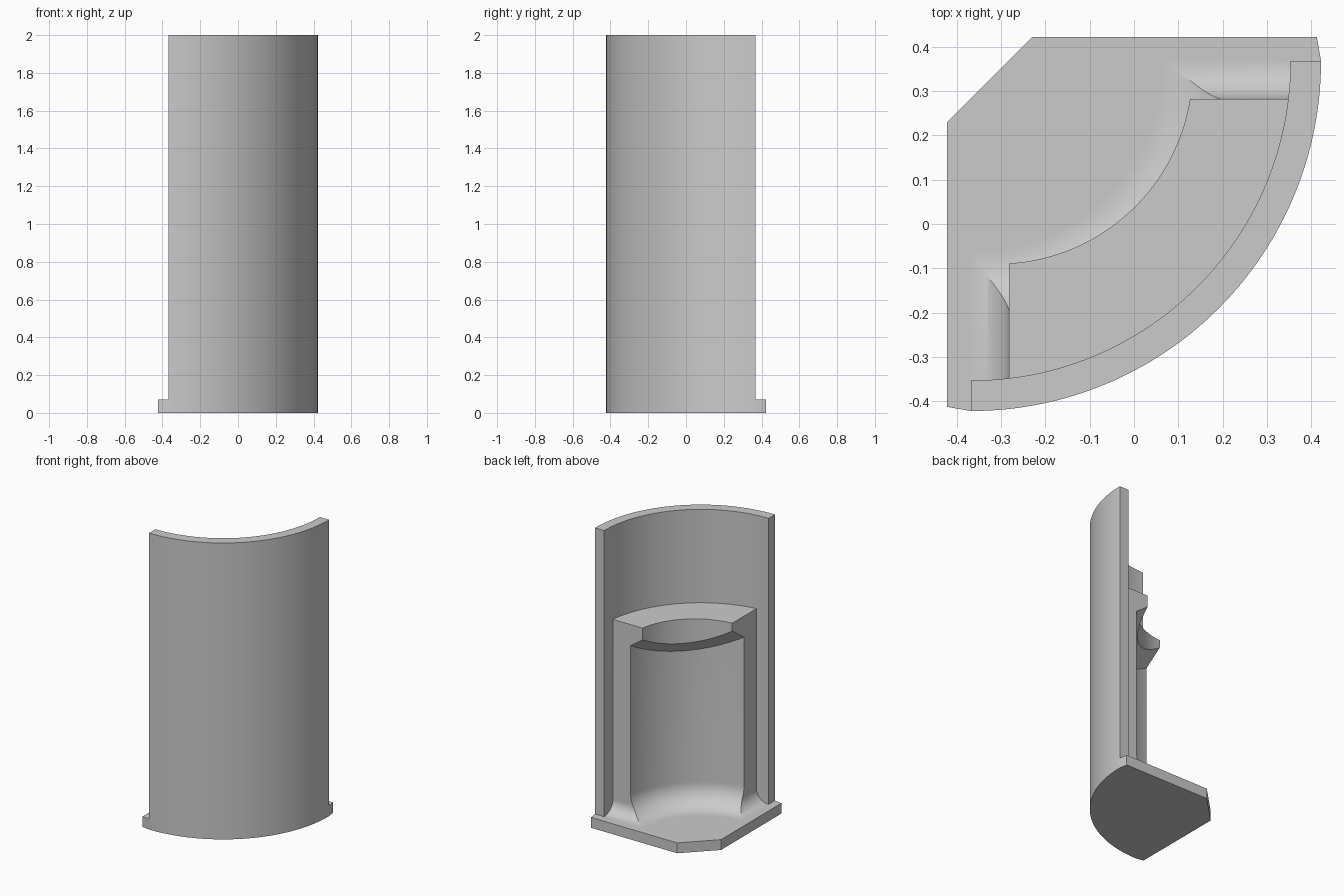
import bpy, bmesh, math
from math import sin, cos, asin, acos, radians, pi

if "Cube" in bpy.data.objects:
    bpy.data.objects.remove(bpy.data.objects["Cube"])

CX, CY = -0.368, 0.368        # axis of the curved wall
R_OUT, R_IN = 0.7905, 0.7215  # outer wall
R_BLOCK = 0.590               # inner face of the liner
END = 0.282                   # flat ends of the liner
PLATE_Z, TOP_Z, LINER_Z = 0.07, 2.0, 1.37

grey = bpy.data.materials.new("plain grey")
grey.diffuse_color = (0.6, 0.6, 0.6, 1)
grey.use_nodes = True
grey.node_tree.nodes["Principled BSDF"].inputs["Base Color"].default_value = grey.diffuse_color


def loft(name, rings):
    """Skin closed rings of points one after the other and cap both ends."""
    bm = bmesh.new()
    vs = [[bm.verts.new(p) for p in ring] for ring in rings]
    n = len(vs[0])
    for a, b in zip(vs, vs[1:]):
        for i in range(n):
            j = (i + 1) % n
            bm.faces.new((a[i], a[j], b[j], b[i]))
    bm.faces.new(vs[0])
    bm.faces.new(vs[-1])
    bmesh.ops.recalc_face_normals(bm, faces=bm.faces)
    me = bpy.data.meshes.new(name)
    bm.to_mesh(me)
    bm.free()
    me.materials.append(grey)
    ob = bpy.data.objects.new(name, me)
    bpy.context.collection.objects.link(ob)
    return ob


def arc(r, a0, a1, n=64, cx=CX, cy=CY):
    return [(cx + r * cos(a0 + (a1 - a0) * i / n),
             cy + r * sin(a0 + (a1 - a0) * i / n)) for i in range(n + 1)]


def prism(name, outline, z0, z1):
    return loft(name, [[(x, y, z) for x, y in outline] for z in (z0, z1)])


def cove(start, rad, direction, n=20):
    """Concave fillet from the floor up to a vertical face at 'start'."""
    pts = []
    for i in range(n + 1):
        t = pi / 2 * i / n
        pts.append((start + direction * rad * (1 - sin(t)),
                    PLATE_Z + rad * (1 - cos(t))))
    return pts


def combine(ob, other, op):
    m = ob.modifiers.new(op.lower(), 'BOOLEAN')
    m.operation, m.object, m.solver = op, other, 'EXACT'
    bpy.context.view_layer.objects.active = ob
    bpy.ops.object.modifier_apply(modifier=m.name)
    bpy.data.objects.remove(other, do_unlink=True)


# Base plate with a chamfered back corner
plate = prism("base_plate", [(-0.4225, 0.23), (-0.23, 0.4225), (0.413, 0.4225)]
              + arc(R_OUT, 0, -pi / 2) + [(-0.4225, -0.413)], 0, PLATE_Z)

# Tall curved outer wall
wall = prism("outer_wall", arc(R_OUT, 0, -pi / 2) + arc(R_IN, -pi / 2, 0),
             PLATE_Z, TOP_Z)

# Inner liner: revolved section with a cove at its foot
COVE = 0.153
section = cove(R_BLOCK, COVE, -1) + [(R_BLOCK, LINER_Z), (0.75, LINER_Z),
                                     (0.75, 0.02), (R_BLOCK - COVE, 0.02)]
steps = 72
rings = []
for i in range(steps + 1):
    a = radians(6 - 102 * i / steps)
    rings.append([(CX + r * cos(a), CY + r * sin(a), z) for r, z in section])
liner = loft("inner_liner", rings)

# Trim both ends flat, leaving a smaller cove at each foot
foot = CY - END
trim = cove(END, foot, 1) + [(END, 1.6), (-1, 1.6), (-1, 0.03), (END + foot, 0.03)]
combine(liner, loft("trim_back", [[(x, s, z) for s, z in trim] for x in (-1, 1)]), 'INTERSECT')
combine(liner, loft("trim_left", [[(-s, y, z) for s, z in trim] for y in (-1, 1)]), 'INTERSECT')

# Overhanging lip with a slanted underside
bx, by, br, ro = -0.31, 0.352, 0.442, 0.66
end_angle = asin((END - CY) / ro)
outline = (arc(br, asin((END - by) / br), -acos((-END - bx) / br), 48, bx, by)
           + arc(ro, -pi / 2 - end_angle, end_angle, 48))
under = [(x, y, 1.181 - (x - y) / math.sqrt(2)) for x, y in outline]
lip = loft("lip", [under, [(x, y, LINER_Z) for x, y in outline]])
combine(liner, lip, 'UNION')

# Smooth curves, sharp edges
for ob in (plate, wall, liner):
    bpy.ops.object.select_all(action='DESELECT')
    ob.select_set(True)
    bpy.context.view_layer.objects.active = ob
    bpy.ops.object.shade_smooth_by_angle(angle=radians(30))
